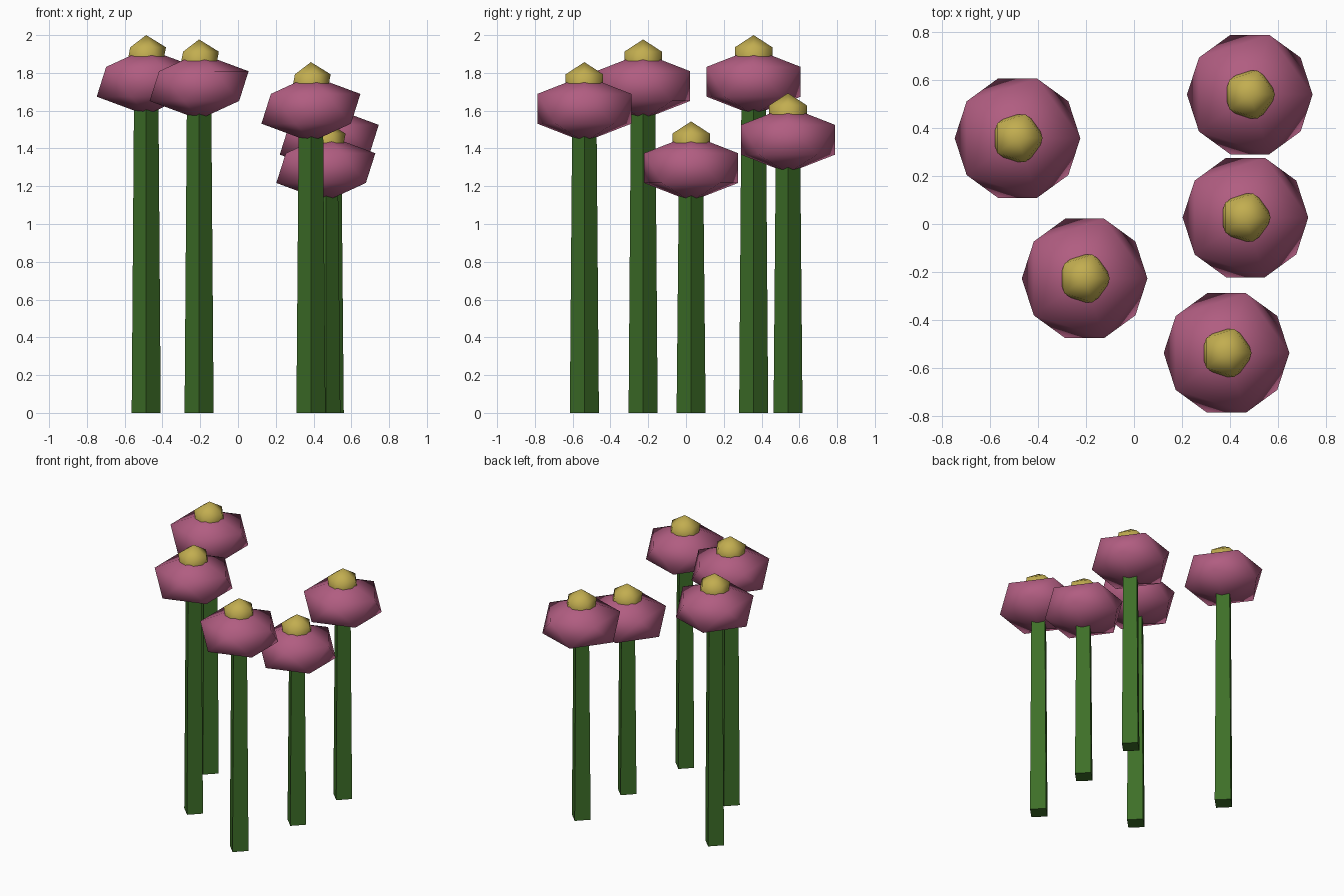
import bpy

# Remove the default cube
cube = bpy.data.objects.get("Cube")
if cube:
    bpy.data.objects.remove(cube, do_unlink=True)


def make_material(name, rgb):
    mat = bpy.data.materials.new(name)
    mat.use_nodes = True
    colour = (*rgb, 1.0)
    mat.diffuse_color = colour
    mat.node_tree.nodes["Principled BSDF"].inputs["Base Color"].default_value = colour
    return mat


GREEN = make_material("stem green", (0.048, 0.16, 0.021))
PINK = make_material("petal pink", (0.44, 0.11, 0.22))
YELLOW = make_material("centre yellow", (0.54, 0.42, 0.08))

PETAL_RADIUS = 0.293
PETAL_HEIGHT = 0.176
CENTRE_RADIUS = 0.117
CENTRE_RISE = 0.13


def finish(name, mat):
    obj = bpy.context.object
    obj.name = obj.data.name = name
    obj.data.materials.append(mat)
    return obj


def ball(name, location, radius, half_height, mat):
    """Smooth low-poly ball, squashed to the given half height."""
    bpy.ops.mesh.primitive_ico_sphere_add(subdivisions=1, radius=1, location=location)
    obj = finish(name, mat)
    obj.scale = (radius, radius, half_height)
    bpy.ops.object.transform_apply(location=False, rotation=False, scale=True)
    bpy.ops.object.shade_smooth()
    return obj


def flower(name, x, y, top):
    head_z = top - CENTRE_RADIUS - CENTRE_RISE
    # Four-sided tapering stem, ending inside the flower head
    bpy.ops.mesh.primitive_cone_add(vertices=4, radius1=0.077, radius2=0.064,
                                    depth=head_z, location=(x, y, head_z / 2))
    finish(name + "_stem", GREEN)
    # Flower head and its centre
    ball(name + "_petals", (x, y, head_z), PETAL_RADIUS, PETAL_HEIGHT, PINK)
    ball(name + "_centre", (x, y, head_z + CENTRE_RISE), CENTRE_RADIUS, CENTRE_RADIUS, YELLOW)


# Five flowers: position and overall height
flower("back_right_flower", -0.486, 0.358, 2.0)
flower("front_right_flower", -0.206, -0.227, 1.977)
flower("back_left_flower", 0.483, 0.54, 1.693)
flower("middle_left_flower", 0.465, 0.027, 1.543)
flower("front_left_flower", 0.386, -0.538, 1.857)
